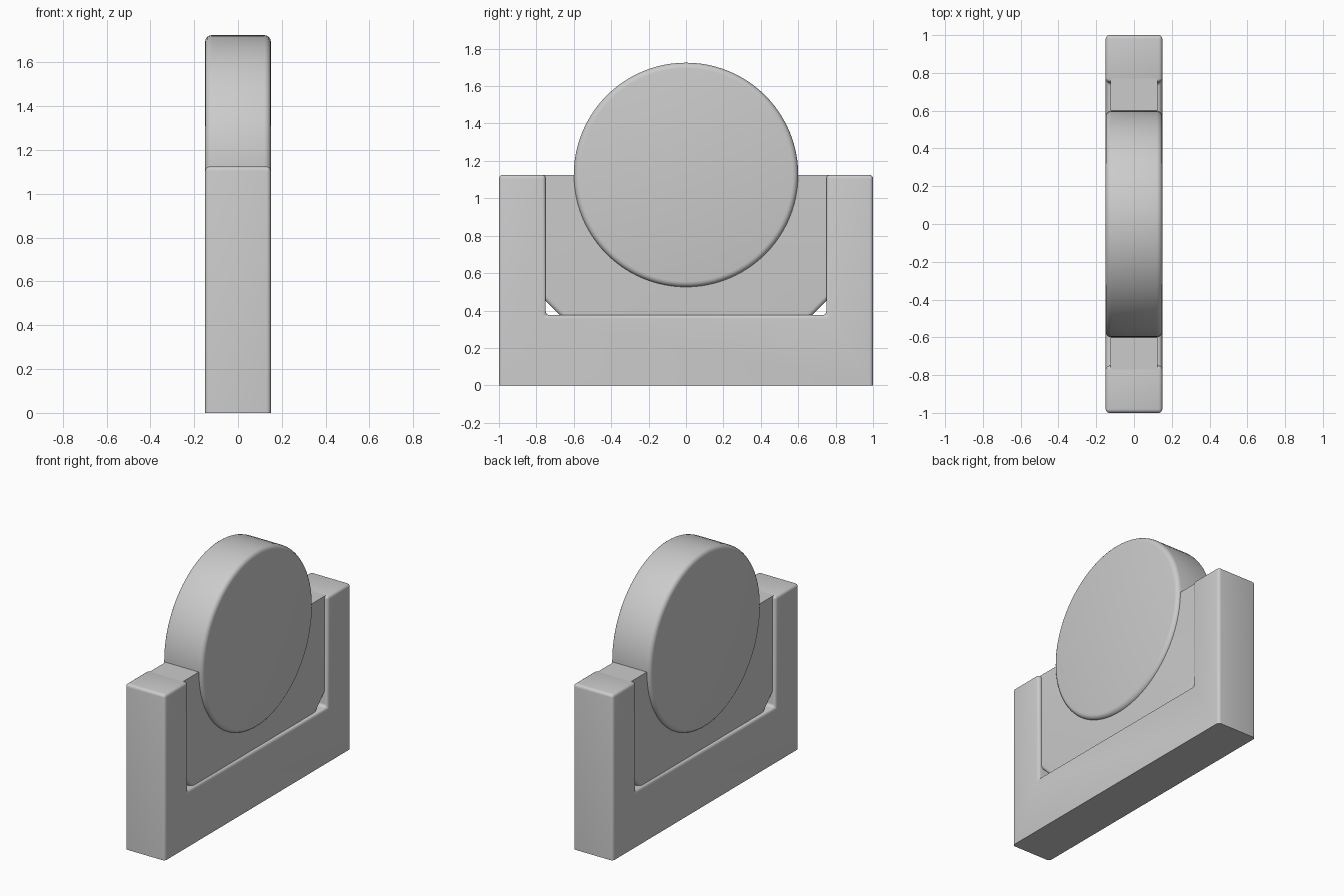
import bpy, bmesh, math

cube = bpy.data.objects.get("Cube")
if cube:
    bpy.data.objects.remove(cube, do_unlink=True)

grey = bpy.data.materials.new("light_grey")
grey.use_nodes = True
COLOR = (0.6, 0.6, 0.6, 1)
grey.diffuse_color = COLOR
grey.node_tree.nodes["Principled BSDF"].inputs["Base Color"].default_value = COLOR


def slab(name, profile, half, radius, keep, segments=4):
    """Extrude a (y, z) profile along x and round the edges chosen by keep."""
    bm = bmesh.new()
    face = bm.faces.new([bm.verts.new((-half, y, z)) for y, z in profile])
    ext = bmesh.ops.extrude_face_region(bm, geom=[face])
    moved = [v for v in ext["geom"] if isinstance(v, bmesh.types.BMVert)]
    bmesh.ops.translate(bm, verts=moved, vec=(2 * half, 0, 0))
    bmesh.ops.recalc_face_normals(bm, faces=bm.faces)
    edges = [e for e in bm.edges if keep(e)]
    bmesh.ops.bevel(bm, geom=edges, offset=radius, segments=segments,
                    profile=0.5, affect='EDGES', clamp_overlap=True)
    bmesh.ops.recalc_face_normals(bm, faces=bm.faces)
    mesh = bpy.data.meshes.new(name)
    bm.to_mesh(mesh)
    bm.free()
    mesh.materials.append(grey)
    obj = bpy.data.objects.new(name, mesh)
    bpy.context.collection.objects.link(obj)
    bpy.ops.object.select_all(action='DESELECT')
    obj.select_set(True)
    bpy.context.view_layer.objects.active = obj
    bpy.ops.object.shade_smooth_by_angle(angle=math.radians(35))
    return obj


def mirrored(half_profile):
    """Complete a right-hand outline with its mirror image in y."""
    return half_profile + [(-y, z) for y, z in reversed(half_profile)]


TOP = 1.125

# U-shaped frame, rounded everywhere but the base
frame = mirrored([(1, 0), (1, TOP), (0.75, TOP), (0.75, 0.375)])
slab("frame", frame, 0.15, 0.02,
     lambda e: any(v.co.z > 0.01 for v in e.verts))

# Recessed panel with chamfered lower corners, tucked slightly into the frame
panel = mirrored([(0.655, 0.355), (0.77, 0.47), (0.77, TOP)])


def is_chamfer(e):
    a, b = (v.co for v in e.verts)
    return abs(a.y - b.y) > 0.01 and 0.05 < abs(a.z - b.z) < 0.2


slab("inner_panel", panel, 0.125, 0.025, is_chamfer)

# Round disc with softened rims
SIDES = 96
disc = [(0.6 * math.cos(2 * math.pi * i / SIDES),
         TOP + 0.6 * math.sin(2 * math.pi * i / SIDES)) for i in range(SIDES)]
slab("disc", disc, 0.15, 0.03,
     lambda e: abs(e.verts[0].co.x - e.verts[1].co.x) < 0.01)
